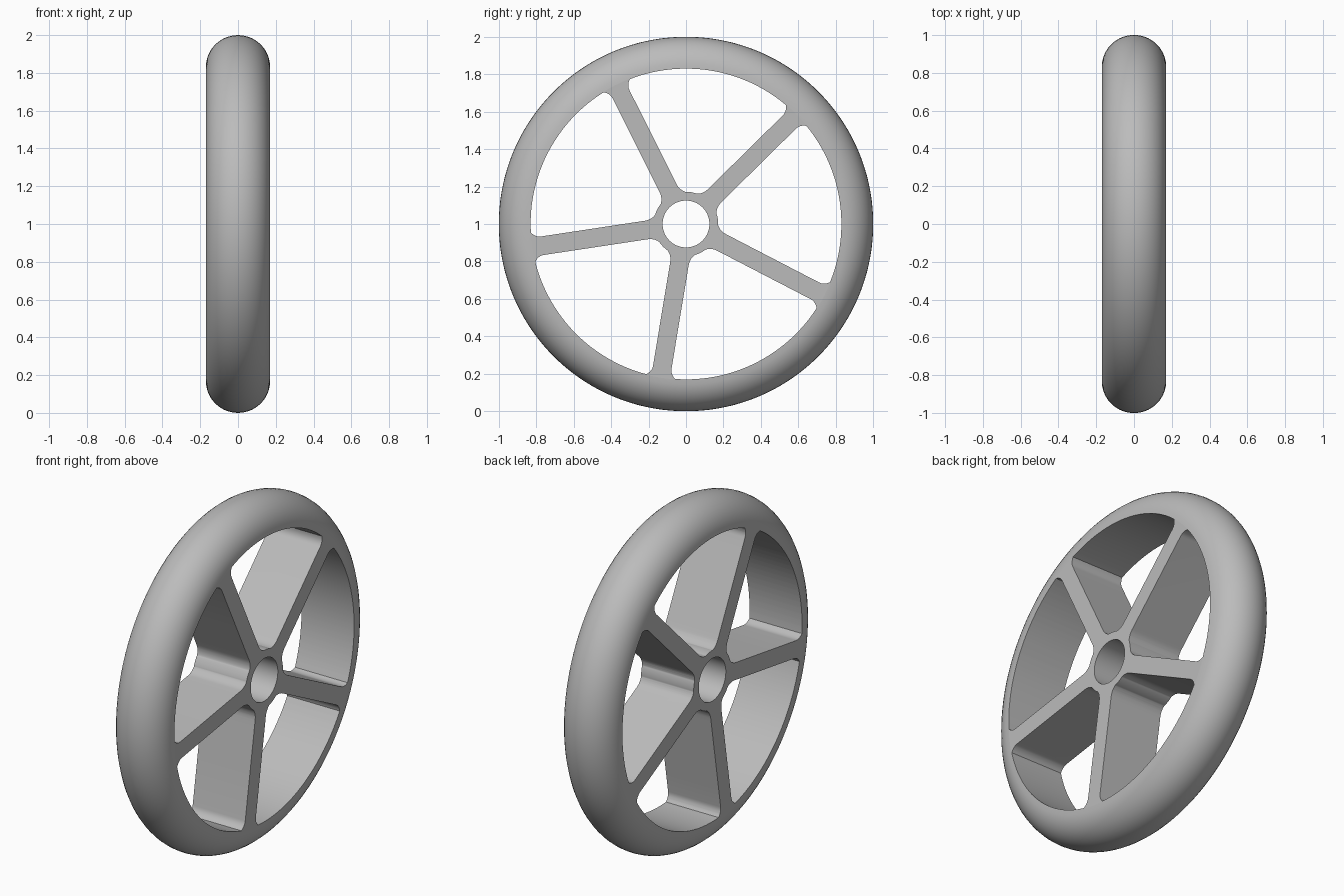
import bpy, bmesh
from math import sin, cos, pi, radians, atan2
from mathutils import Vector

if "Cube" in bpy.data.objects:
    bpy.data.objects.remove(bpy.data.objects["Cube"], do_unlink=True)

HALF = 0.17          # half the wheel width
RIM_IN, HUB, BORE = 0.83, 0.172, 0.125
SPOKES, FIRST = 5, radians(44.6)
STEP = 2 * pi / SPOKES

grey = bpy.data.materials.new("plain_grey")
grey.use_nodes = True
COLOUR = (0.5, 0.5, 0.5, 1)
grey.diffuse_color = COLOUR
grey.node_tree.nodes["Principled BSDF"].inputs["Base Color"].default_value = COLOUR


def make_object(name, bm):
    bmesh.ops.recalc_face_normals(bm, faces=bm.faces)
    mesh = bpy.data.meshes.new(name)
    bm.to_mesh(mesh)
    bm.free()
    obj = bpy.data.objects.new(name, mesh)
    bpy.context.collection.objects.link(obj)
    mesh.materials.append(grey)
    return obj


def bezier(a, b, c, n=6):
    a, b, c = Vector(a), Vector(b), Vector(c)
    return [a * (1 - t)**2 + b * 2 * t * (1 - t) + c * t * t
            for t in (i / n for i in range(n + 1))]


def arc(radius, start, end, n):
    return [Vector((radius * cos(a), radius * sin(a)))
            for a in (start + (end - start) * i / n for i in range(1, n))]


def turned(p, angle):
    return Vector((p.x * cos(angle) - p.y * sin(angle),
                   p.x * sin(angle) + p.y * cos(angle)))


# Solid wheel: a half-round tyre profile revolved about the axle
def wheel_body():
    bm = bmesh.new()
    n = 20
    profile = [(-HALF, BORE)]
    for i in range(n + 1):
        a = pi * i / n
        profile.append((-HALF * cos(a), 1 - HALF + 0.002 + (HALF - 0.002) * sin(a)))
    profile.append((HALF, BORE))
    verts = [bm.verts.new((x, 0, r)) for x, r in profile]
    edges = [bm.edges.new((a, b)) for a, b in zip(verts, verts[1:] + verts[:1])]
    bmesh.ops.spin(bm, geom=verts + edges, axis=(1, 0, 0), cent=(0, 0, 0),
                   angle=2 * pi, steps=144, use_merge=True)
    bmesh.ops.remove_doubles(bm, verts=bm.verts, dist=1e-5)
    return make_object("wheel", bm)


# Outline of the opening between two spokes, in the first spoke's frame
def window_outline():
    side = (bezier((0.155, 0.074), (0.179, 0.05), (0.215, 0.05))
            + bezier((0.775, 0.05), (0.805, 0.05), (0.826, 0.078)))
    far = [turned(Vector((p.x, -p.y)), STEP) for p in reversed(side)]
    rim_a = atan2(side[-1].y, side[-1].x)
    hub_a = atan2(side[0].y, side[0].x)
    return (side + arc(RIM_IN, rim_a, STEP - rim_a, 24)
            + far + arc(HUB, STEP - hub_a, hub_a, 8))


# All the openings as one cutter
def window_cutter():
    bm = bmesh.new()
    outline = window_outline()
    for k in range(SPOKES):
        pts = [turned(p, FIRST + k * STEP) for p in outline]
        face = bm.faces.new([bm.verts.new((-0.3, p.x, p.y)) for p in pts])
        out = bmesh.ops.extrude_face_region(bm, geom=[face], use_keep_orig=True)
        new = [v for v in out["geom"] if isinstance(v, bmesh.types.BMVert)]
        bmesh.ops.translate(bm, verts=new, vec=(0.6, 0, 0))
    return make_object("window_cutter", bm)


wheel = wheel_body()
cutter = window_cutter()
cutter.hide_render = True

# Cut the openings, leaving rim, spokes and hub
cut = wheel.modifiers.new("openings", 'BOOLEAN')
cut.operation = 'DIFFERENCE'
cut.solver = 'EXACT'
cut.object = cutter
bpy.ops.object.select_all(action='DESELECT')
wheel.select_set(True)
bpy.context.view_layer.objects.active = wheel
bpy.ops.object.modifier_apply(modifier=cut.name)
bpy.data.objects.remove(cutter, do_unlink=True)

# Smooth tyre and fillets, flat side faces
bpy.ops.object.shade_smooth_by_angle(angle=radians(30))
for poly in wheel.data.polygons:
    if abs(poly.normal.x) > 0.999:
        poly.use_smooth = False
wheel.location.z = 1
